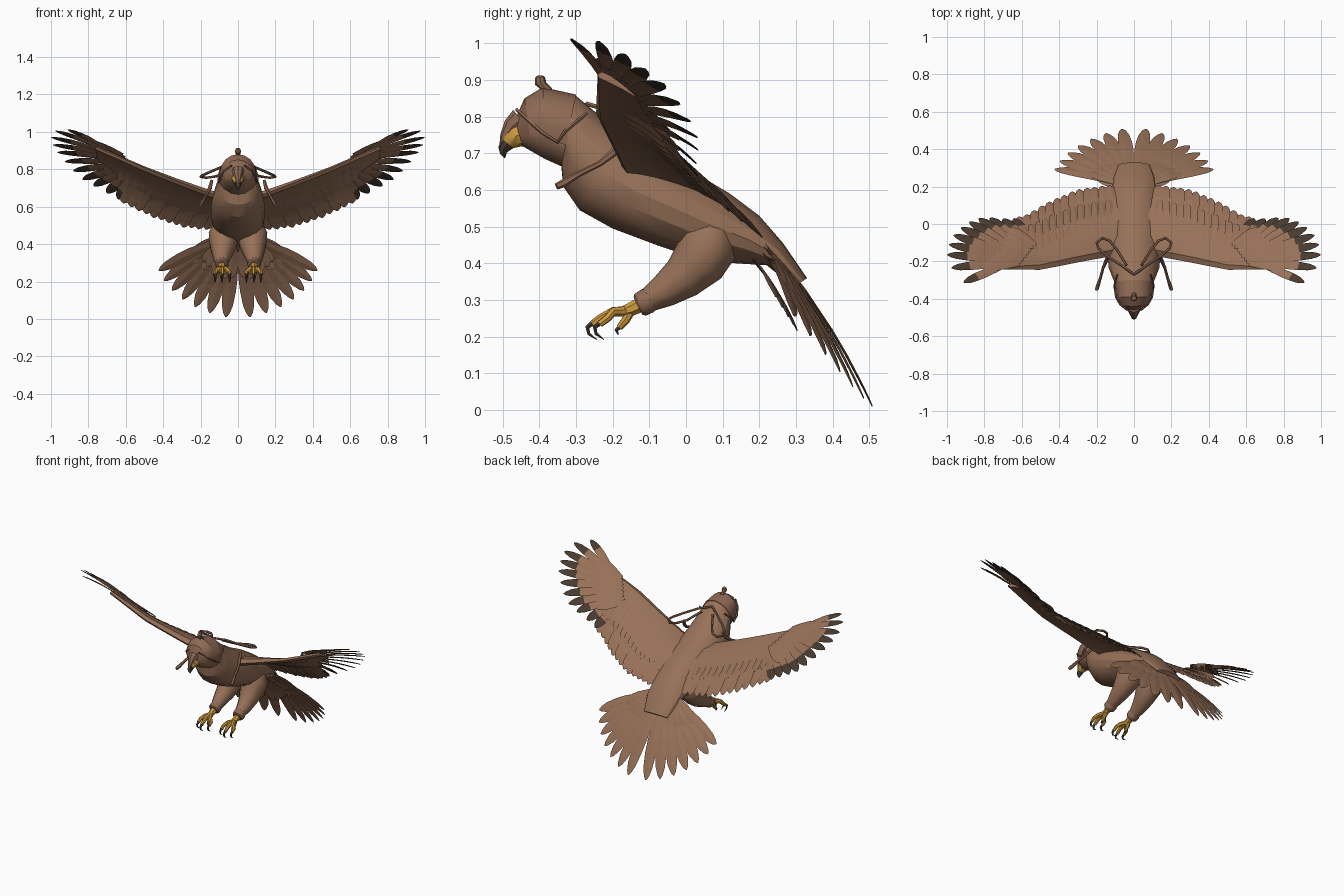
import bpy, bmesh, math
from mathutils import Vector as V

if "Cube" in bpy.data.objects:
    bpy.data.objects.remove(bpy.data.objects["Cube"])


def mat(name, rgb):
    m = bpy.data.materials.new(name)
    m.diffuse_color = (*rgb, 1)
    m.use_nodes = True
    m.node_tree.nodes["Principled BSDF"].inputs["Base Color"].default_value = m.diffuse_color
    return m


BROWN = mat("brown plumage", (0.31, 0.165, 0.098))
DARK = mat("dark feather tips", (0.065, 0.042, 0.028))
LEATHER = mat("brown leather", (0.27, 0.14, 0.088))
YELLOW = mat("yellow skin", (0.62, 0.33, 0.05))
BLACK = mat("dark horn", (0.06, 0.045, 0.035))


def loft(bm, rings, mats=None):
    """Skin a list of closed rings and cap both ends; mats is an index per span."""
    vs = [[bm.verts.new(p) for p in r] for r in rings]
    n = len(vs[0])
    for k in range(len(vs) - 1):
        for i in range(n):
            j = (i + 1) % n
            f = bm.faces.new((vs[k][i], vs[k][j], vs[k + 1][j], vs[k + 1][i]))
            f.material_index = mats[k] if mats else 0
    bm.faces.new(vs[0])
    bm.faces.new(vs[-1]).material_index = mats[-1] if mats else 0


def tube(bm, pts, sides=8):
    """Tapered tube through (x, y, z, radius) points."""
    P = [V(p[:3]) for p in pts]
    rings = []
    side = None
    for i, p in enumerate(P):
        d = (P[min(i + 1, len(P) - 1)] - P[max(i - 1, 0)]).normalized()
        if side is None:
            side = d.cross(V((0, 0.3, 1))).normalized()
        side = (side - d * side.dot(d)).normalized()
        up = side.cross(d)
        rings.append([p + pts[i][3] * (side * math.cos(a) + up * math.sin(a))
                      for a in (2 * math.pi * k / sides for k in range(sides))])
    loft(bm, rings)


def feather(bm, root, tip, normal, width, dark=2.0, bend=0.0, thick=0.007):
    """Thin arched blade, dark beyond the given fraction of its length."""
    root, tip = V(root), V(tip)
    d = tip - root
    side = d.cross(normal).normalized()
    up = side.cross(d).normalized()
    st = [(0, .3), (.3, .75), (.55, 1), (.7, 1), (.87, .8), (.96, .45), (1, .1)]
    rings, mats = [], []
    for s, w in st:
        c = root + d * s + up * (bend * 4 * s * (1 - s))
        h = side * (width * w / 2)
        t = up * (thick / 2 * (0.4 + 0.6 * w))
        rings.append([c + h, c + t, c - h, c - t])
    for k in range(len(st) - 1):
        mats.append(1 if (st[k][0] + st[k + 1][0]) / 2 > dark else 0)
    loft(bm, rings, mats)


def finish(bm, name, mats, mirror=False, smooth=None):
    bmesh.ops.recalc_face_normals(bm, faces=bm.faces)
    me = bpy.data.meshes.new(name)
    bm.to_mesh(me)
    bm.free()
    for m in mats:
        me.materials.append(m)
    ob = bpy.data.objects.new(name, me)
    bpy.context.collection.objects.link(ob)
    if smooth:
        bpy.ops.object.select_all(action='DESELECT')
        ob.select_set(True)
        bpy.context.view_layer.objects.active = ob
        bpy.ops.object.shade_smooth_by_angle(angle=math.radians(smooth))
    if mirror:
        ob.modifiers.new("mirror", 'MIRROR').use_mirror_merge = False
    return ob


def tubes(name, m, paths, mirror=True, sides=8):
    bm = bmesh.new()
    for p in paths:
        tube(bm, p, sides)
    return finish(bm, name, [m], mirror, 40)


def along(table, x):
    """Piecewise linear lookup of a point on an edge curve by its x."""
    for a, b in zip(table, table[1:]):
        if x <= b[0] or b is table[-1]:
            return V(a).lerp(V(b), (x - a[0]) / (b[0] - a[0]))


# body and head: top y,z / bottom y,z / half width
SECT = [(-.462, .80, -.455, .725, .03), (-.44, .848, -.42, .705, .072),
        (-.39, .877, -.385, .685, .093), (-.30, .857, -.34, .665, .10),
        (-.25, .815, -.335, .61, .113), (-.18, .76, -.29, .545, .135),
        (-.08, .70, -.20, .495, .145), (.02, .65, -.08, .45, .145),
        (.12, .59, .04, .41, .135), (.20, .53, .14, .40, .12),
        (.265, .455, .22, .395, .11), (.33, .36, .295, .335, .085)]


def ring(s, k=1.0, n=16):
    c, h = V((0, (s[0] + s[2]) / 2, (s[1] + s[3]) / 2)), V((0, (s[0] - s[2]) / 2, (s[1] - s[3]) / 2))
    return [c + k * (h * math.cos(a) + V((s[4] * math.sin(a), 0, 0)))
            for a in (2 * math.pi * i / n for i in range(n))]


bm = bmesh.new()
loft(bm, [ring(s) for s in SECT])
finish(bm, "body", [BROWN], smooth=25)

# hood shell over the upper part of the head
bm = bmesh.new()
loft(bm, [ring(s, 1.035) for s in SECT[:4]])
low = [f for f in bm.faces if f.calc_center_median().z < .74]
bmesh.ops.delete(bm, geom=low, context='FACES')
finish(bm, "hood", [LEATHER], smooth=25)
tubes("hood_knob", LEATHER, [[(0, -.375, .868, .014), (0, -.39, .885, .012), (0, -.397, .893, .016),
                              (0, -.398, .908, .013), (0, -.398, .913, .006)]], False)
tubes("hood_seam", LEATHER, [[(.035, -.462, .82, .005), (.075, -.43, .79, .005), (.097, -.39, .755, .005),
                              (.102, -.35, .73, .005), (.106, -.33, .76, .005), (.09, -.27, .81, .005)]], sides=5)

# beak: yellow sides, covered ridge, dark hook
tubes("beak_base", YELLOW, [[(0, -.44, .757, .036), (0, -.462, .748, .033), (0, -.482, .733, .024),
                             (0, -.491, .72, .014)]], False)
tubes("beak_ridge", LEATHER, [[(0, -.45, .792, .034), (0, -.474, .773, .026), (0, -.492, .745, .016),
                               (0, -.5, .722, .009)]], False)
tubes("beak_tip", BLACK, [[(0, -.486, .727, .02), (0, -.498, .712, .015), (0, -.498, .70, .009),
                           (0, -.494, .688, .002)]], False)

# leather straps: loops behind the hood and hanging ends
tubes("hood_straps", LEATHER, [
    [(.0, -.27, .835, .007), (.07, -.22, .82, .007), (.14, -.175, .79, .007), (.19, -.13, .768, .007),
     (.2, -.1, .76, .007), (.17, -.075, .755, .007), (.13, -.09, .76, .007), (.09, -.14, .77, .007),
     (.04, -.22, .81, .007)],
    [(.14, -.175, .74, .008), (.15, -.2, .70, .011), (.165, -.235, .672, .008), (.18, -.29, .645, .008),
     (.195, -.335, .618, .011), (.2, -.353, .61, .009)]], sides=6)

# wings: leading and trailing edge curves, arched between them
LEAD = [(.08, -.165, .645), (.3, -.205, .728), (.5, -.245, .808), (.65, -.243, .873), (.78, -.24, .925)]
TRAIL = [(.08, .215, .465), (.3, .185, .49), (.45, .12, .54), (.58, .045, .60), (.7, .025, .67), (.78, .03, .71)]
WN = V((-.32, .45, .83)).normalized()


def camber(x):
    return .05 - .04 * x


def wing(x, t, off=0.0):
    return along(LEAD, x).lerp(along(TRAIL, x), t) + WN * (off + camber(x) * 4 * t * (1 - t))


bm = bmesh.new()
rings = []
for i in range(9):
    x = .08 + .085 * i
    m = .76 if x < .5 else .76 - 1.6 * (x - .5)
    k = 1.15 - .075 * i
    prof = [(0, 0), (.07, .02), (.3, .022), (.65, .014), (1, .003), (1, -.003), (.65, -.007), (.3, -.013), (.06, -.016)]
    rings.append([wing(x, t * m, o * k) for t, o in prof])
loft(bm, rings)
finish(bm, "wing_arm", [BROWN], True, 35)

# secondary feathers
bm = bmesh.new()
for i in range(13):
    x = .12 + .04 * i
    feather(bm, wing(x - .02, .35, .002 * (i % 2)), wing(x + .012, 1.0, .003 * (i % 2)),
            WN + V((.12, 0, 0)), .075, bend=camber(x) * .42)
finish(bm, "secondary_feathers", [BROWN, DARK], True)

# primary feathers fanned from the hand
TIPS = [(.91, -.312, 1.012), (.975, -.235, 1.005), (.998, -.165, .97), (.988, -.11, .93), (.965, -.06, .89),
        (.925, -.02, .84), (.88, .01, .79), (.83, .03, .745), (.77, .032, .71), (.70, .028, .672), (.64, .03, .64)]
bm = bmesh.new()
for i, tip in enumerate(TIPS):
    f = i / 10
    root = V((.68, -.225, .885)).lerp(V((.55, -.13, .765)), f) + WN * .008
    feather(bm, root, tip, WN + V((.1, 0, 0)), .048 + .022 * f, .7, .01)
finish(bm, "primary_feathers", [BROWN, DARK], True)

# covert feathers above and below the wing
bm = bmesh.new()
for o, reach in ((.014, .76), (-.009, .62)):
    for i in range(14):
        x = .13 + .037 * i
        feather(bm, wing(x, .25, o), wing(x + .02, reach, o * .6), WN, .06, bend=camber(x) * .24)
for i in range(8):
    f = i / 7
    a = V((.62, -.225, .866)).lerp(V((.53, -.12, .76)), f)
    b = V((.83, -.235, .945)).lerp(V((.68, -.03, .73)), f)
    feather(bm, a + WN * .018, b + WN * .014, WN, .06, bend=.006)
finish(bm, "wing_coverts", [BROWN, DARK], True)

# tail fan arched from side to side, coverts above and below it
DOWN, TN = V((0, .537, -.844)), V((0, .844, .537))


def fan(bm, root, ang, length, width, lift, bend, drop=0.0):
    a = math.radians(ang)
    d = DOWN * math.cos(a) + V((math.sin(a), 0, 0))
    r = V(root) + V((.035 * math.sin(a), 0, 0)) + TN * lift
    feather(bm, r, r + d * length - TN * drop, TN + V((.25 * math.sin(a), 0, 0)), width, bend=bend)


bm = bmesh.new()
for i in range(7):
    fan(bm, (.005, .22, .452), 6 + 9.4 * i, .53 - .0155 * i, .075, .006 - .005 * i, .018, .003 * i)
for i in range(5):
    fan(bm, (.03, .185, .50), 2 + 7 * i, .28 - .012 * i, .065, .01 - .004 * i, .012)
    fan(bm, (.02, .185, .425), 4 + 11 * i, .24 - .012 * i, .07, -.012, .01)
    fan(bm, (.02, .21, .462), 8 + 12 * i, .30 - .012 * i, .07, .006 - .005 * i, .015)
finish(bm, "tail_feathers", [BROWN, DARK], True)

# legs, anklets, feet and claws
tubes("feathered_leg", BROWN, [[(.075, .08, .50, .06), (.077, .06, .45, .082), (.08, .035, .405, .076),
                                (.084, -.01, .36, .06), (.087, -.06, .325, .046), (.086, -.115, .293, .03)]], sides=10)
tubes("anklet", LEATHER, [[(.086, -.098, .302, .034), (.086, -.105, .298, .037), (.086, -.125, .287, .035),
                           (.086, -.131, .284, .028)]], sides=10)
toes, claws = [], []
for x, y in ((.045, -.235), (.085, -.255), (.122, -.235)):
    toes.append([(.084, -.16, .27, .014), ((x + .084) / 2, -.2, .268, .013), (x, y + .02, .25, .011), (x, y, .235, .01)])
    claws.append([(x, y + .004, .24, .009), (x, y - .014, .226, .007), (x, y - .01, .208, .005), (x, y + .012, .192, .001)])
toes.append([(.086, -.15, .272, .013), (.088, -.165, .245, .012), (.088, -.182, .225, .009)])
claws.append([(.088, -.18, .227, .008), (.088, -.19, .218, .006), (.088, -.185, .205, .001)])
toes.append([(.086, -.115, .292, .022), (.085, -.15, .275, .019), (.084, -.175, .268, .014)])
tubes("foot", YELLOW, toes, sides=7)
tubes("claws", BLACK, claws, sides=6)
